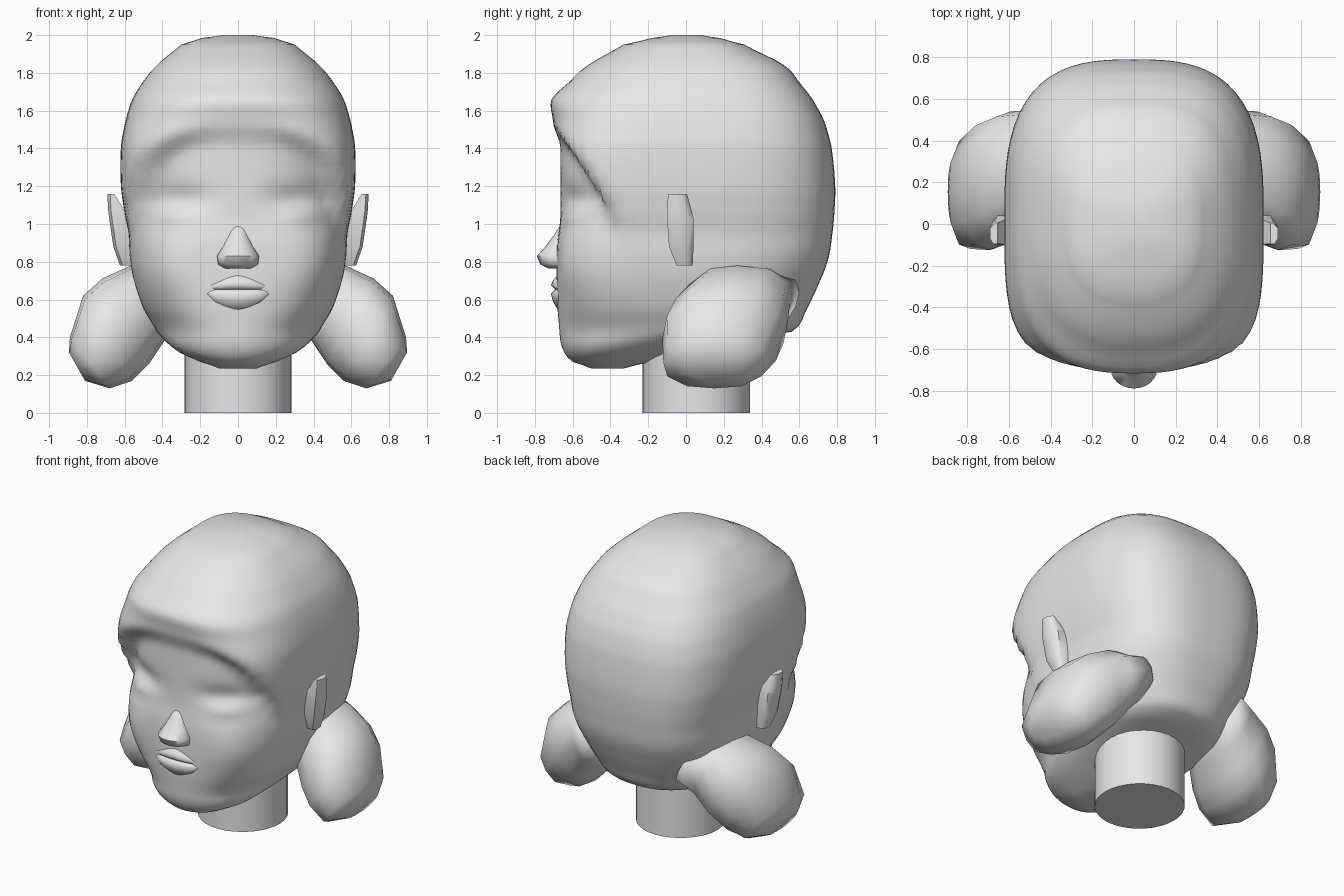
import bpy, bmesh, math
from mathutils import Vector

cube = bpy.data.objects.get("Cube")
if cube:
    bpy.data.objects.remove(cube, do_unlink=True)

clay = bpy.data.materials.new("plain_grey")
clay.use_nodes = True
clay.diffuse_color = (0.8, 0.8, 0.8, 1)
clay.node_tree.nodes["Principled BSDF"].inputs["Base Color"].default_value = (0.8, 0.8, 0.8, 1)


def skin(name, rings, angle=180):
    """Bridge closed rings of points into a capped, smooth shaded object."""
    bm = bmesh.new()
    loops = [[bm.verts.new(p) for p in ring] for ring in rings]
    n = len(loops[0])
    for a, b in zip(loops, loops[1:]):
        for i in range(n):
            j = (i + 1) % n
            bm.faces.new((a[i], a[j], b[j], b[i]))
    bm.faces.new(loops[0][::-1])
    bm.faces.new(loops[-1])
    bmesh.ops.recalc_face_normals(bm, faces=bm.faces)
    mesh = bpy.data.meshes.new(name)
    bm.to_mesh(mesh)
    bm.free()
    mesh.materials.append(clay)
    ob = bpy.data.objects.new(name, mesh)
    bpy.context.collection.objects.link(ob)
    bpy.ops.object.select_all(action='DESELECT')
    ob.select_set(True)
    bpy.context.view_layer.objects.active = ob
    bpy.ops.object.shade_smooth_by_angle(angle=math.radians(angle))


def section_point(t, z, w, front, back, n_front, n_back):
    """Point at angle t on a rounded cross-section."""
    c, s = math.cos(t), math.sin(t)
    n = n_front if s < 0 else n_back
    r = (abs(c) ** n + abs(s) ** n) ** (-1 / n)
    return Vector((w * r * c, (front + back) / 2 + (back - front) / 2 * r * s, z))


def turns(count):
    return [2 * math.pi * i / count for i in range(count)]


def loft(name, sections, n=2, count=32, angle=180):
    skin(name, [[section_point(t, *s, n, n) for t in turns(count)] for s in sections], angle)


def smooth(x):
    x = min(max(x, 0), 1)
    return x * x * (3 - 2 * x)


def bump(x, z, cx, cz, rx, rz):
    return math.exp(-((abs(x) - cx) / rx) ** 2 - ((z - cz) / rz) ** 2)


# Head sections: height, half width, front, back
HEAD = [(.235, .1, -.5, -.33), (.27, .2, -.6, -.18), (.32, .31, -.645, -.02),
        (.38, .385, -.665, .25), (.43, .43, -.67, .56), (.55, .5, -.68, .64),
        (.7, .55, -.685, .71), (.82, .572, -.685, .755), (.95, .58, -.68, .775),
        (1.05, .6, -.68, .785), (1.2, .62, -.69, .79), (1.41, .62, -.7, .77),
        (1.55, .595, -.705, .73), (1.66, .56, -.712, .67), (1.75, .505, -.62, .6),
        (1.84, .43, -.52, .52), (1.95, .3, -.33, .31), (1.985, .19, -.18, .18),
        (2, .08, -.08, .08)]


def head_point(t, z, w, front, back):
    n_back = 2.4 + .5 * smooth((z - .4) / .6)
    n_hair = 3.9 - 1.4 * smooth((z - 1.3) / .45)
    n_face = 2.1 + .9 * smooth((z - .3) / .5) - .45 * smooth((z - .9) / .25)
    hair = section_point(t, z, w, front, back, n_hair, n_back)
    flat = -.685 + .02 * smooth((z - .85) / .2)
    face = section_point(t, z, min(w, .575), max(front, flat), back, n_face, n_back)
    # Eye sockets, closed lids and cheeks
    if face.y < -.25:
        face.y += .035 * bump(face.x, z, .3, 1.13, .15, .07)
        face.y -= .025 * bump(face.x, z, .34, 1.05, .1, .04)
        face.y -= .02 * bump(face.x, z, .4, .78, .14, .18)
    # The hairline falls from the fringe towards the ears
    hairline = 1.12 + 1.5 * (-.42 - hair.y)
    return hair.lerp(face, smooth((hairline - z) / .14))


def between(a, b, c, d, k):
    """Smooth curve from b to c."""
    return b + k / 2 * (c - a + k * (2 * a - 5 * b + 4 * c - d + k * (3 * (b - c) + d - a)))


levels = []
for i in range(len(HEAD) - 1):
    near = [HEAD[max(i - 1, 0)], HEAD[i], HEAD[i + 1], HEAD[min(i + 2, len(HEAD) - 1)]]
    steps = max(2, round((near[2][0] - near[1][0]) / .03))
    for s in range(steps):
        k = s / steps
        z = near[1][0] + k * (near[2][0] - near[1][0])
        levels.append([z] + [between(*column, k) for column in list(zip(*near))[1:]])
levels.append(HEAD[-1])
skin("head", [[head_point(t, *lv) for t in turns(80)] for lv in levels])

# Neck
loft("neck", [(0, .283, -.23, .34), (.5, .283, -.23, .34)], 2, 32, 40)

# Nose
loft("nose", [(.765, .07, -.73, -.6), (.785, .105, -.77, -.6), (.83, .112, -.79, -.6),
              (.88, .08, -.745, -.6), (.94, .055, -.7, -.6), (1.01, .04, -.655, -.6)],
     2, 24, 60)

# Lips
loft("lower_lip", [(.54, .07, -.675, -.6), (.59, .14, -.705, -.6), (.63, .17, -.715, -.6),
                   (.655, .175, -.69, -.6)], 2, 24)
loft("upper_lip", [(.65, .175, -.69, -.6), (.675, .155, -.715, -.6), (.7, .11, -.705, -.6),
                   (.74, .05, -.675, -.6)], 2, 24)

# Ears: height, inner x, outer x, front, back
EAR = [(.78, .55, .625, -.05, .035), (.88, .55, .66, -.09, .04), (1.03, .56, .682, -.1, .04),
       (1.07, .6, .687, -.1, .03), (1.16, .655, .692, -.095, .005)]

# Hair bunches: upper x and z, lower x and z, front, back
BUNCH = [(.42, .77, .3, .5, .1, .6), (.57, .78, .39, .38, 0, .55),
         (.72, .71, .47, .26, -.08, .54), (.82, .62, .56, .17, -.125, .5),
         (.89, .4, .68, .13, -.12, .42), (.895, .32, .81, .17, 0, .31)]

for side, label in ((1, "left"), (-1, "right")):
    rings = []
    for z, x0, x1, y0, y1 in EAR:
        cut = (y1 - y0) * .25
        outline = [(x0, y0), (x1 - .015, y0), (x1, y0 + cut), (x1, y1 - cut),
                   (x1 - .025, y1), (x0, y1)]
        rings.append([(side * x, y, z) for x, y in outline])
    skin(label + "_ear", rings, 50)

    rings = []
    for x1, z1, x0, z0, front, back in BUNCH:
        ring = [section_point(t, 0, .5, front, back, 2.6, 2.6) for t in turns(12)]
        rings.append([(side * (x0 + (x1 - x0) * (p.x + .5)), p.y,
                       z0 + (z1 - z0) * (p.x + .5)) for p in ring])
    skin(label + "_hair_bunch", rings)
